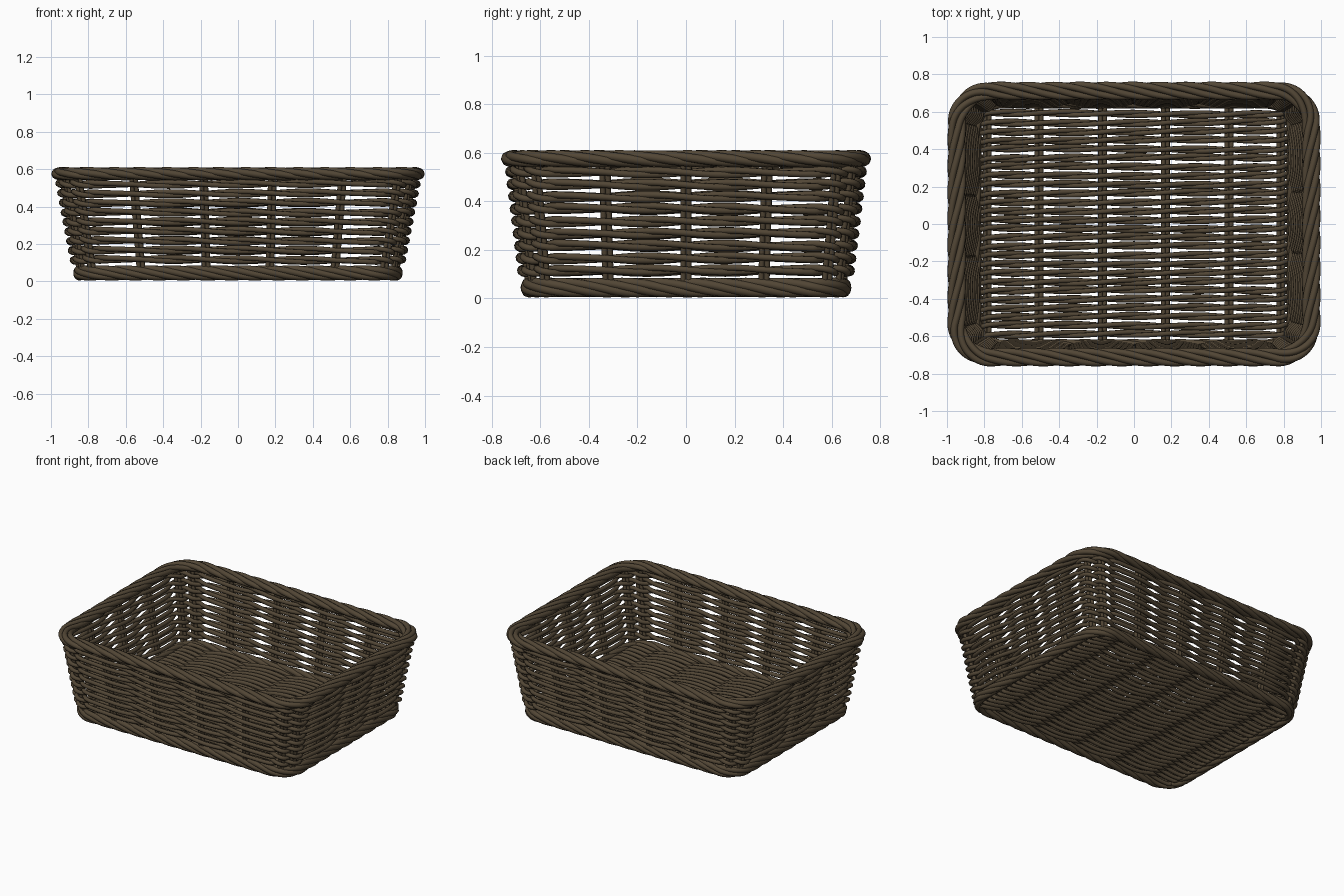
import bpy, math, random
from mathutils import Vector

if "Cube" in bpy.data.objects:
    bpy.data.objects.remove(bpy.data.objects["Cube"])

random.seed(4)
wicker = bpy.data.materials.new("dark brown wicker")
wicker.diffuse_color = (0.085, 0.062, 0.036, 1)
wicker.use_nodes = True
wicker.node_tree.nodes["Principled BSDF"].inputs["Base Color"].default_value = wicker.diffuse_color

Z0, Z1 = 0.045, 0.575          # heights of the base ring and the rim
TAU = 2 * math.pi


def canes(name, paths, radius, cyclic=False, res=2):
    """Round canes following lists of points, joined in one mesh object."""
    cu = bpy.data.curves.new(name, 'CURVE')
    cu.dimensions = '3D'
    cu.bevel_depth = radius
    cu.bevel_resolution = res
    cu.use_fill_caps = True
    for pts in paths:
        sp = cu.splines.new('POLY')
        sp.points.add(len(pts) - 1)
        for p, co in zip(sp.points, pts):
            p.co = (co[0], co[1], co[2], 1)
        sp.use_cyclic_u = cyclic
        sp.use_smooth = True
    cu.materials.append(wicker)
    ob = bpy.data.objects.new(name, cu)
    bpy.context.collection.objects.link(ob)
    bpy.ops.object.select_all(action='DESELECT')
    ob.select_set(True)
    bpy.context.view_layer.objects.active = ob
    bpy.ops.object.convert(target='MESH')
    bpy.ops.object.shade_smooth_by_angle(angle=math.radians(60))
    return ob


def wall(q, z):
    """Point and outward normal on the flared rounded rectangle; q runs 0..8
    through front, corner, right, corner, back, corner, left, corner."""
    f = (z - Z0) / (Z1 - Z0)
    hx, hy = 0.848 + 0.100 * f, 0.648 + 0.064 * f
    r = 0.14 + 0.04 * f
    sx, sy = hx - r, hy - r
    q %= 8
    k = int(q)
    t = q - k
    if k % 2 == 0:
        a = -math.pi / 2 + (k // 2) * math.pi / 2
        n = Vector((math.cos(a), math.sin(a), 0))
        d = Vector((-n.y, n.x, 0))
        depth, half = (hy, sx) if k in (0, 4) else (hx, sy)
        p = n * depth + d * half * (2 * t - 1)
    else:
        a = -math.pi / 2 + (k // 2 + t) * math.pi / 2
        n = Vector((math.cos(a), math.sin(a), 0))
        cx = sx if k in (1, 3) else -sx
        cy = sy if k in (3, 5) else -sy
        p = Vector((cx, cy, 0)) + n * r
    p.z = z
    return p, n


# Stake places around the wall: 4 front, 2 corner, 3 side, 2 corner, repeated
half_q = [.135, .38, .62, .865, 1.333, 1.667, 2.185, 2.5, 2.815, 3.333, 3.667]
stake_q = half_q + [q + 4 for q in half_q]
N = len(stake_q)


def rope(name, z, a, b, radius, turns, strands=5):
    """Twisted ring of several strands with an oval cross-section."""
    base = [wall(8 * i / 400, z) for i in range(400)]
    s = [0.0]
    for i in range(1, 400):
        s.append(s[-1] + (base[i][0] - base[i - 1][0]).length)
    total = s[-1] + (base[0][0] - base[-1][0]).length
    paths = []
    for k in range(strands):
        pts = []
        for (p, n), d in zip(base, s):
            t = -TAU * (turns * d / total + k / strands)
            pts.append(p + n * a * math.cos(t) + Vector((0, 0, b * math.sin(t))))
        paths.append(pts)
    canes(name, paths, radius, True)


rope("rim_braid", Z1, 0.031, 0.017, 0.0185, 9)
rope("base_braid", Z0, 0.014, 0.022, 0.0185, 9)

# Upright stakes, two canes each
uprights = []
for q in stake_q:
    for side in (-1, 1):
        pts = []
        for i in range(5):
            z = Z0 + (Z1 - Z0) * i / 4
            p, n = wall(q, z)
            pts.append(p + Vector((-n.y, n.x, 0)) * 0.0115 * side)
        uprights.append(pts)
canes("upright_stakes", uprights, 0.012)

# Wall rows: pairs of canes twined in front of and behind the stakes
rows = []
STEP = 8
for r in range(9):
    z = 0.115 + 0.0508 * r
    wob = random.uniform(0, TAU)
    for pair in (0, 1):
        pts = []
        for i in range(N):
            q0 = stake_q[i]
            q1 = stake_q[i + 1] if i + 1 < N else stake_q[0] + 8
            for j in range(STEP):
                t = j / STEP
                ph = math.pi * (i + t + r + pair)
                p, n = wall(q0 + (q1 - q0) * t, z)
                lift = -0.010 * math.sin(ph) + 0.003 * math.sin(TAU * 3 * (i + t) / N + wob)
                pts.append(p + n * 0.025 * math.cos(ph) + Vector((0, 0, lift)))
        rows.append(pts)
canes("wall_weave", rows, 0.0140, True)

# Floor spokes, two canes each, running front to back
spoke_x = [-0.785, -0.508, -0.168, 0.168, 0.508, 0.785]
spokes = [[(x + s * 0.0115, y, Z0) for y in (-0.635, 0, 0.635)]
          for x in spoke_x for s in (-1, 1)]
canes("floor_spokes", spokes, 0.012)

# Floor rows: twined pairs running left to right, closing past the outer spokes
knots = [-0.822] + spoke_x + [0.822]
phases = [-0.5, 0, 1, 2, 3, 4, 5, 5.5]
floor = []
ROWS = 26
for r in range(ROWS):
    y = -0.59 + 1.18 * r / (ROWS - 1)
    wob = random.uniform(0, TAU)
    for pair in (0, 1):
        pts = []
        for i in range(7):
            for j in range(8 + (i == 6)):
                t = j / 8
                x = knots[i] + (knots[i + 1] - knots[i]) * t
                ph = math.pi * (phases[i] + (phases[i + 1] - phases[i]) * t + r + pair)
                drift = 0.004 * math.sin(3 * x + wob)
                pts.append((x, y + 0.009 * math.sin(ph) + drift,
                            Z0 + 0.022 * math.cos(ph)))
        floor.append(pts)
canes("floor_weave", floor, 0.0135)
